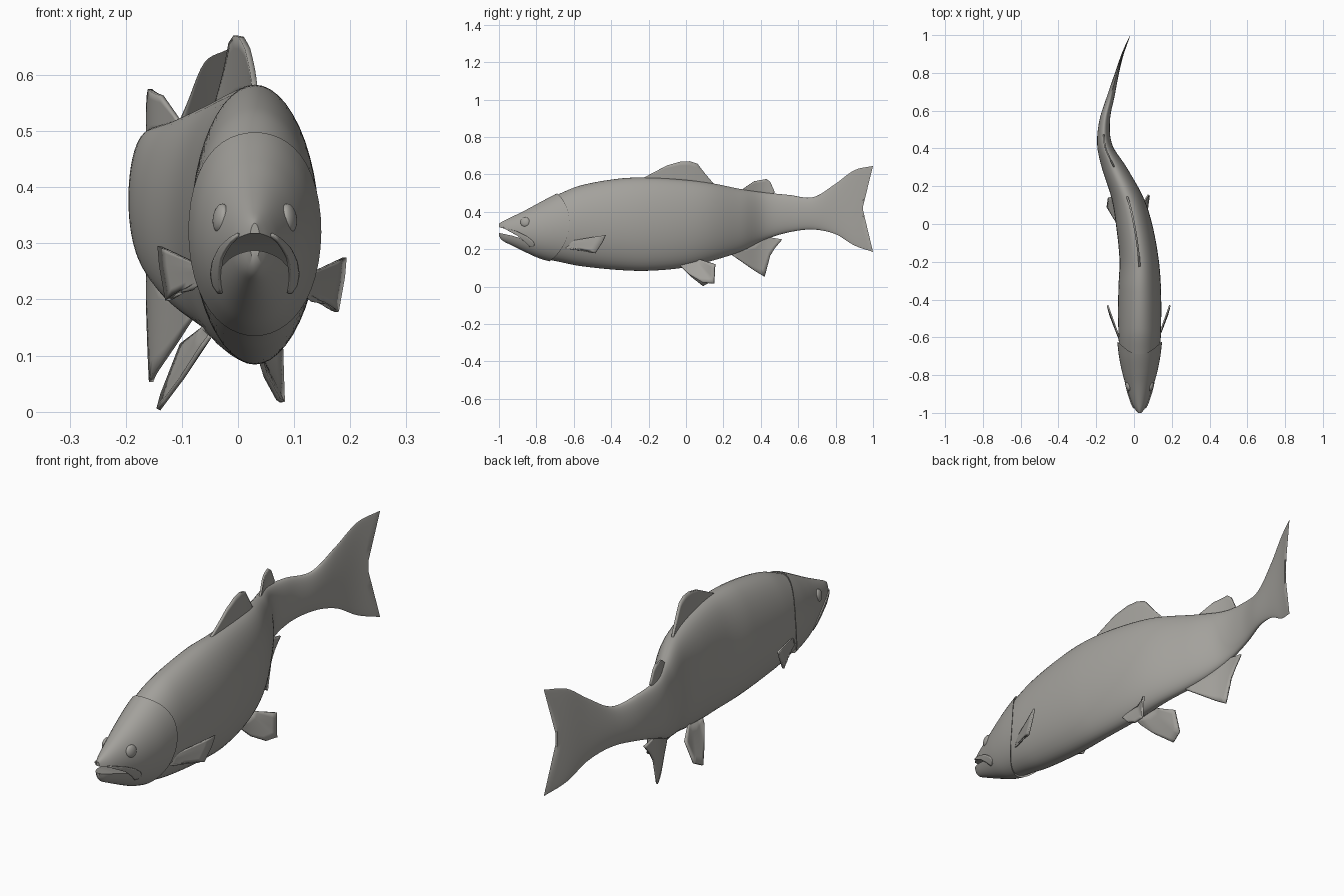
import bpy, bmesh, math

if "Cube" in bpy.data.objects:
    bpy.data.objects.remove(bpy.data.objects["Cube"])

# Body stations: y, top z, bottom z, spine x, half width
KEYS = [(-1.0, .335, .272, .03, .008), (-.985, .345, .25, .03, .022), (-.95, .362, .23, .03, .04),
        (-.85, .41, .183, .03, .072), (-.78, .446, .155, .03, .09), (-.69, .49, .135, .03, .105),
        (-.565, .54, .11, .03, .113), (-.35, .578, .088, .03, .113), (-.19, .582, .085, .027, .104),
        (0, .57, .103, 0, .096), (.14, .552, .138, -.035, .085), (.3, .52, .19, -.105, .066),
        (.42, .503, .25, -.155, .04), (.55, .49, .29, -.155, .028), (.68, .478, .305, -.122, .02),
        (.8, .55, .28, -.09, .011), (.9, .622, .22, -.06, .006), (1.0, .645, .185, -.02, .003)]

skin = bpy.data.materials.new("warm grey skin")
skin.diffuse_color = (.37, .36, .335, 1)
skin.use_nodes = True
skin.node_tree.nodes["Principled BSDF"].inputs["Base Color"].default_value = skin.diffuse_color


def station(y):
    """Smoothly interpolated (top, bottom, spine x, half width) at y."""
    y = min(max(y, -1), 1)
    i = 0
    while i < len(KEYS) - 2 and y > KEYS[i + 1][0]:
        i += 1
    p, q = KEYS[i], KEYS[i + 1]
    o, r = KEYS[max(i - 1, 0)], KEYS[min(i + 2, len(KEYS) - 1)]
    h = q[0] - p[0]
    t = (y - p[0]) / h
    out = []
    for k in range(1, 5):
        m0 = (q[k] - o[k]) / (q[0] - o[0]) * h
        m1 = (r[k] - p[k]) / (r[0] - p[0]) * h
        out.append((2*t**3 - 3*t*t + 1)*p[k] + (t**3 - 2*t*t + t)*m0
                   + (3*t*t - 2*t**3)*q[k] + (t**3 - t*t)*m1)
    return out


def spine(y):
    return station(y)[2]


def side_x(y, z, grow=0):
    """Half width of the body surface at a given height."""
    top, bot, c, a = station(y)
    u = (z - (top + bot) / 2) / ((top - bot) / 2)
    return (a + grow) * math.sqrt(max(0, 1 - u * u))


def finish(name, bm):
    bmesh.ops.recalc_face_normals(bm, faces=bm.faces)
    me = bpy.data.meshes.new(name)
    bm.to_mesh(me)
    bm.free()
    ob = bpy.data.objects.new(name, me)
    bpy.context.collection.objects.link(ob)
    me.materials.append(skin)
    return ob


def loft(name, y0, y1, rows, shift, grow, cap, sides=48):
    """Elliptical rings along the spine; shift bends each ring in y."""
    bm = bmesh.new()
    rings = []
    for i in range(rows + 1):
        s = i / rows
        ring = []
        for k in range(sides):
            th = 2 * math.pi * k / sides
            y = y0 + (y1 - y0) * s + shift(s, th)
            top, bot, c, a = station(y)
            g = grow(s)
            ring.append(bm.verts.new((c + (a + g) * math.cos(th), y,
                        (top + bot) / 2 + ((top - bot) / 2 + g) * math.sin(th))))
        rings.append(ring)
    for r0, r1 in zip(rings, rings[1:]):
        for k in range(sides):
            j = (k + 1) % sides
            bm.faces.new((r0[k], r0[j], r1[j], r1[k]))
    for ring, y in ((rings[0], y0), (rings[-1], cap)):
        top, bot, c, a = station(y)
        mid = bm.verts.new((c, y, (top + bot) / 2))
        for k in range(sides):
            bm.faces.new((ring[k], ring[(k + 1) % sides], mid))
    return finish(name, bm)


def sheet(name, pairs, thick=.008, place=None, cols=4, rows=5):
    """Thin fin stretched between matching root and tip points."""
    bm = bmesh.new()
    lines = []
    for n, (p, q) in enumerate(zip(pairs, pairs[1:])):
        for s in range(cols + (n == len(pairs) - 2)):
            t = s / cols
            root = [a + (b - a) * t for a, b in zip(p[0], q[0])]
            tip = [a + (b - a) * t for a, b in zip(p[1], q[1])]
            line = []
            for r in range(rows + 1):
                v = [a + (b - a) * r / rows for a, b in zip(root, tip)]
                line.append(bm.verts.new(place(*v) if place else v))
            lines.append(line)
    for l0, l1 in zip(lines, lines[1:]):
        for r in range(rows):
            bm.faces.new((l0[r], l1[r], l1[r + 1], l0[r + 1]))
    bmesh.ops.remove_doubles(bm, verts=bm.verts, dist=.0005)
    ob = finish(name, bm)
    mod = ob.modifiers.new("thickness", "SOLIDIFY")
    mod.thickness, mod.offset = thick, 0
    return ob


# Trunk and tail fin in one loft, with a hollowed trailing edge
loft("body_and_tail", -.77, 1.0, 90,
     lambda s, th: -.055 * max(0, (s - .85) / .15) * math.cos(th) ** 2,
     lambda s: 0, .944)

# Head with a flared, rounded gill cover edge
head = loft("head", -1.0, -.71, 30,
            lambda s, th: s * s * (.085 * math.cos(th) ** 2 + .02 * math.sin(th)),
            lambda s: .001 + .007 * s * s, -.75)

# Mouth opening cut as a curved wedge
bm = bmesh.new()
wedge = [(-1.05, .33), (-1, .318), (-.93, .297), (-.88, .272), (-.85, .248),
         (-.88, .257), (-.93, .272), (-1, .287), (-1.05, .29)]
side_a, side_b = ([bm.verts.new((x, y, z)) for y, z in wedge] for x in (-.2, .25))
bm.faces.new(side_a)
bm.faces.new(side_b)
for k in range(len(wedge)):
    j = (k + 1) % len(wedge)
    bm.faces.new((side_a[k], side_a[j], side_b[j], side_b[k]))
cutter = finish("mouth_cutter", bm)
cutter.hide_render = True
mod = head.modifiers.new("mouth", "BOOLEAN")
mod.operation, mod.object, mod.solver = "DIFFERENCE", cutter, "EXACT"
bpy.context.view_layer.objects.active = head
bpy.ops.object.modifier_apply(modifier="mouth")
bpy.data.objects.remove(cutter)

# Fins on the midline follow the bent spine
mid = lambda y, z: (spine(y), y, z)
sheet("dorsal_fin", [((-.24, .56), (-.24, .575)), ((-.16, .56), (-.1, .648)), ((-.06, .56), (-.03, .668)),
                     ((0, .555), (.02, .67)), ((.04, .55), (.06, .657)), ((.09, .545), (.1, .605)),
                     ((.14, .54), (.145, .552))], .01, mid)
sheet("rear_dorsal_fin", [((.3, .505), (.3, .518)), ((.35, .5), (.365, .563)), ((.4, .495), (.43, .575)),
                          ((.43, .49), (.45, .56)), ((.46, .488), (.475, .505))], .008, mid)
sheet("anal_fin", [((.24, .19), (.245, .17)), ((.31, .215), (.37, .083)), ((.36, .24), (.42, .053)),
                   ((.4, .26), (.45, .165)), ((.43, .27), (.475, .205)), ((.44, .265), (.515, .252))], .008, mid)

for side, sgn in (("right", 1), ("left", -1)):
    # Lip plate hugging the head
    sheet(side + "_lip", [((-.975, .318), (-.975, .312)), ((-.9, .293), (-.9, .272)), ((-.85, .268), (-.86, .238)),
                          ((-.82, .245), (-.835, .212)), ((-.808, .225), (-.818, .212))], .006,
          lambda y, z: (.03 + sgn * (side_x(y, z, .003) + .001), y, z))
    # Eye
    bpy.ops.mesh.primitive_uv_sphere_add(segments=24, ring_count=14, radius=.026,
                                         location=(.03 + sgn * (side_x(-.86, .345) - .001), -.86, .345))
    eye = bpy.context.object
    eye.name = side + "_eye"
    eye.scale = (.5, 1, 1)
    eye.rotation_euler = (0, sgn * -.15, sgn * -.25)
    eye.data.materials.append(skin)
    # Pectoral fin swept back and out
    dz, dx = (0, 0) if sgn > 0 else (.02, -.01)
    sheet(side + "_pectoral_fin",
          [((.115, -.64, .24), (.19, -.43, .275)), ((.115, -.645, .233), (.187, -.445, .24)),
           ((.112, -.65, .22), (.176, -.485, .178)), ((.11, -.655, .212), (.155, -.54, .192)),
           ((.11, -.66, .207), (.13, -.6, .2))], .008,
          lambda x, y, z: (.03 + sgn * (x - .03) + dx, y, z + dz))

# Pelvic fins, spread differently by the swimming bend
sheet("right_pelvic_fin", [((.03, -.04, .13), (.035, -.03, .11)), ((.03, -.01, .13), (.05, .02, .062)),
                           ((.025, .02, .135), (.072, .09, .022)), ((.02, .05, .14), (.08, .15, .017)),
                           ((.02, .07, .145), (.077, .155, .12))])
sheet("left_pelvic_fin", [((-.05, -.04, .135), (-.065, -.03, .115)), ((-.05, -.01, .135), (-.1, .02, .06)),
                          ((-.055, .02, .14), (-.142, .09, .004)), ((-.06, .05, .145), (-.135, .14, .03)),
                          ((-.06, .07, .15), (-.1, .15, .12))])

# Smooth shading with crisp edges
bpy.ops.object.select_all(action="SELECT")
bpy.context.view_layer.objects.active = head
bpy.ops.object.shade_smooth_by_angle(angle=math.radians(40))
